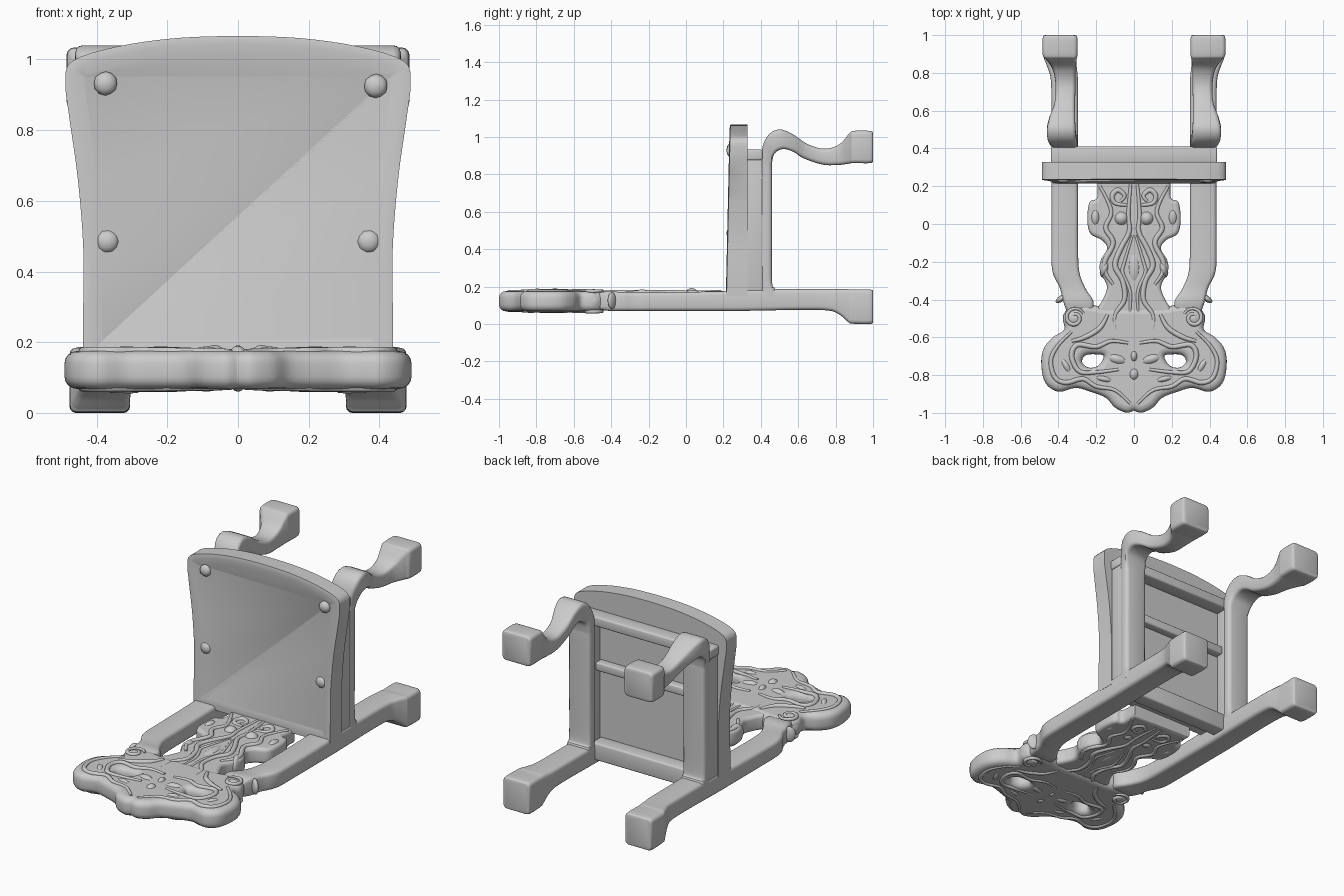
import bpy, bmesh, math
from mathutils import Vector, Matrix

if "Cube" in bpy.data.objects:
    bpy.data.objects.remove(bpy.data.objects["Cube"])


def smooth(pts, n=5, closed=False):
    """Catmull-Rom interpolation of points of any dimension."""
    m, out = len(pts), []
    for i in range(m if closed else m - 1):
        if closed:
            p = [pts[(i + k) % m] for k in (-1, 0, 1, 2)]
        else:
            p = [pts[min(max(i + k, 0), m - 1)] for k in (-1, 0, 1, 2)]
        for s in range(n):
            t = s / n
            out.append(tuple(0.5 * (2 * b + (c - a) * t + (2 * a - 5 * b + 4 * c - d) * t * t
                                    + (3 * b - a - 3 * c + d) * t ** 3) for a, b, c, d in zip(*p)))
    return out if closed else out + [tuple(pts[-1])]


def finish(ob, angle=40):
    bpy.ops.object.select_all(action='DESELECT')
    ob.select_set(True)
    bpy.context.view_layer.objects.active = ob
    bpy.ops.object.convert(target='MESH')
    bpy.ops.object.shade_smooth_by_angle(angle=math.radians(angle))


def mesh_object(name, bm, bevel=0.0):
    bmesh.ops.recalc_face_normals(bm, faces=bm.faces[:])
    me = bpy.data.meshes.new(name)
    bm.to_mesh(me)
    bm.free()
    ob = bpy.data.objects.new(name, me)
    bpy.context.collection.objects.link(ob)
    if bevel:
        mod = ob.modifiers.new("bevel", 'BEVEL')
        mod.width, mod.segments = bevel, 3
    finish(ob)
    return ob


def box(name, x0, x1, y0, y1, z0, z1, bevel=0.01):
    bm = bmesh.new()
    size = Matrix.Diagonal((x1 - x0, y1 - y0, z1 - z0, 1))
    mid = Matrix.Translation(((x0 + x1) / 2, (y0 + y1) / 2, (z0 + z1) / 2))
    bmesh.ops.create_cube(bm, size=1, matrix=mid @ size)
    mesh_object(name, bm, bevel)


def limb(name, stations, r=0.02):
    """Rounded-rectangle loft, both sides. Station: yA, zA, yB, zB, x0, x1."""
    for side, sx in (("right", 1), ("left", -1)):
        bm, rings = bmesh.new(), []
        for ya, za, yb, zb, x0, x1 in smooth(stations):
            a, b = Vector((ya, za)), Vector((yb, zb))
            h, w = (b - a).length, x1 - x0
            ring = []
            for k, (cx, cv) in enumerate(((w - r, h - r), (r, h - r), (r, r), (w - r, r))):
                for j in range(4):
                    t = math.pi / 2 * (k + j / 3)
                    q = a + (b - a) * ((cv + r * math.sin(t)) / h)
                    ring.append(bm.verts.new((sx * (x0 + cx + r * math.cos(t)), q.x, q.y)))
            rings.append(ring)
        for p, q in zip(rings, rings[1:]):
            for i in range(16):
                bm.faces.new((p[i], p[(i + 1) % 16], q[(i + 1) % 16], q[i]))
        bm.faces.new(rings[0])
        bm.faces.new(rings[-1])
        mesh_object(side + "_" + name, bm)


def curve_object(name, splines, dims, cyclic, depth, z=0.0, extrude=0.0, offset=0.0):
    cu = bpy.data.curves.new(name, 'CURVE')
    cu.dimensions = dims
    cu.fill_mode = 'BOTH' if dims == '2D' else 'FULL'
    cu.bevel_depth, cu.bevel_resolution = depth, 3
    cu.extrude, cu.offset = extrude, offset
    cu.use_fill_caps = dims == '3D'
    for pts in splines:
        sp = cu.splines.new('POLY')
        sp.points.add(len(pts) - 1)
        for i, (point, co) in enumerate(zip(sp.points, pts)):
            point.co = (co[0], co[1], 0, 1)
            if dims == '3D':
                point.radius = 0.55 + 0.45 * math.sin(math.pi * i / (len(pts) - 1))
        sp.use_cyclic_u = cyclic
    ob = bpy.data.objects.new(name, cu)
    ob.location.z = z
    bpy.context.collection.objects.link(ob)
    finish(ob, 50)


def flip(pts):
    return [(-p[0], p[1]) for p in reversed(pts)]


def plate(name, half, z0, z1, bevel, hole=None):
    right = smooth(half)
    outline = right + [p for p in flip(right) if abs(p[0]) > 1e-4]
    splines = [outline]
    if hole:
        h = smooth(hole, 5, True)
        splines += [h, flip(h)]
    curve_object(name, splines, '2D', True, bevel, (z0 + z1) / 2, (z1 - z0) / 2 - bevel, -bevel)


def carving(name, pts, r, levels):
    """Raised tapering scroll line, mirrored left/right and on both faces."""
    line = smooth(pts)
    for z in levels:
        curve_object(name, [line, flip(line)], '3D', False, r, z)


def blob(name, x, y, sx, sy, z0, z1, rot=0):
    for s in ((1, -1) if x else (1,)):
        bm = bmesh.new()
        m = (Matrix.Translation((s * x, y, (z0 + z1) / 2)) @ Matrix.Rotation(s * math.radians(rot), 4, 'Z')
             @ Matrix.Diagonal((sx, sy, (z1 - z0) / 2, 1)))
        bmesh.ops.create_uvsphere(bm, u_segments=20, v_segments=12, radius=1, matrix=m)
        mesh_object(name, bm)


# Seat: flared outline, thickness along y, slightly dished face
half = [(.438, .15), (.438, .3), (.438, .47), (.453, .66), (.478, .84), (.488, .93),
        (.47, .995), (.34, 1.037), (.17, 1.061), (0, 1.067)]
right = smooth(half, 4)
outline = right + [p for p in flip(right) if abs(p[0]) > 1e-4]
bm = bmesh.new()
back = bm.faces.new([bm.verts.new((x, .328, z)) for x, z in outline])
ext = bmesh.ops.extrude_face_region(bm, geom=[back], use_keep_orig=True)["geom"]
front = next(g for g in ext if isinstance(g, bmesh.types.BMFace))
for v in front.verts:
    v.co.y = .217 + .022 * (v.co.z - .15)
bmesh.ops.recalc_face_normals(bm, faces=bm.faces[:])
for width, push in ((.024, -.004), (.03, .01)):
    bmesh.ops.inset_region(bm, faces=[front], thickness=width, use_even_offset=True)
    for v in front.verts:
        v.co.y += push
mesh_object("seat", bm, .018)

# Four faceted studs on the seat
for x, z in ((-.375, .932), (.39, .925), (-.37, .485), (.37, .485)):
    bm = bmesh.new()
    bmesh.ops.create_icosphere(bm, subdivisions=2, radius=1, matrix=Matrix.Translation((x, .238, z))
                               @ Matrix.Diagonal((.034, .022, .034, 1)))
    mesh_object("seat_stud", bm)

# Under-seat frame
box("front_apron", -.44, .44, .322, .41, .875, .932)
box("middle_brace", -.32, .32, .322, .375, .60, .65)
box("rear_apron", -.32, .32, .322, .41, .10, .20)
for s in (1, -1):
    x0, x1 = sorted((s * .32, s * .432))
    box("side_rail", x0, x1, .322, .43, .15, .92)

# Front legs with an S-curved lower half
limb("front_leg", [
    (.40, .14, .49, .14, .297, .437), (.40, .19, .475, .19, .297, .437), (.40, .23, .46, .23, .297, .437),
    (.40, .50, .46, .50, .297, .437), (.40, .80, .46, .80, .297, .437), (.405, .93, .46, .86, .298, .442),
    (.44, 1.01, .475, .913, .305, .457), (.50, 1.04, .52, .935, .31, .46), (.57, 1.015, .575, .92, .312, .445),
    (.65, .962, .63, .885, .312, .42), (.74, .937, .73, .852, .31, .415), (.82, .96, .815, .85, .31, .43),
    (.87, 1.015, .87, .857, .304, .465), (.895, 1.032, .895, .86, .30, .483), (.985, 1.032, .985, .86, .30, .483),
    (1, 1.02, 1, .872, .312, .471)])

# Back posts running straight into the back legs
limb("back_leg", [
    (-.48, .08, -.48, .165, .22, .35), (-.41, .07, -.41, .175, .215, .375), (-.34, .07, -.34, .17, .257, .392),
    (-.25, .07, -.25, .17, .29, .432), (-.1, .07, -.1, .17, .296, .437), (.2, .07, .2, .175, .296, .437),
    (.3, .07, .3, .185, .296, .437), (.6, .075, .6, .186, .296, .437), (.76, .072, .76, .186, .297, .44),
    (.82, .05, .82, .186, .302, .455), (.865, .012, .865, .186, .306, .472), (.885, .002, .885, .184, .306, .476),
    (.985, 0, .985, .184, .306, .476), (1, .012, 1, .172, .318, .464)])

# Carved splat and crest
plate("back_splat", [
    (.195, .24), (.195, .14), (.235, .115), (.247, .03), (.232, -.05), (.17, -.085), (.142, -.13),
    (.175, -.19), (.18, -.25), (.143, -.33), (.165, -.4), (.2, -.47), (.18, -.6)], .08, .17, .02)
plate("crest_rail", [
    (0, -.44), (.15, -.44), (.25, -.425), (.34, -.44), (.375, -.5), (.37, -.56), (.43, -.6), (.478, -.66),
    (.491, -.74), (.47, -.84), (.4, -.888), (.31, -.868), (.23, -.888), (.15, -.92), (.1, -.972),
    (.04, -.999), (0, -.988)], .068, .175, .035,
    [(.16, -.70), (.2, -.69), (.255, -.695), (.275, -.73), (.24, -.76), (.19, -.75)])

# Scrolls where posts meet the crest
blob("corner_scroll", .315, -.5, .062, .06, .055, .185)
spiral = [(.315 + (.012 + .0028 * i) * math.cos(i * .6), -.497 + (.012 + .0028 * i) * math.sin(i * .6))
          for i in range(16)]
carving("scroll_spiral", spiral, .011, (.176, .066))
blob("post_leaf_tip", .385, -.395, .035, .016, .08, .17, -35)

# Relief on the splat
SPLAT, CREST = (.168, .084), (.174, .072)
carving("splat_stem", [(.018, .21), (.03, .05), (.025, -.04), (.07, -.13), (.1, -.22), (.06, -.3),
                       (.05, -.4), (.1, -.48), (.1, -.56)], .015, SPLAT)
carving("splat_top_loop", [(.04, .1), (.1, .11), (.115, .15), (.085, .18), (.05, .15), (.07, .12)], .014, SPLAT)
carving("splat_edge", [(.18, .2), (.12, .07), (.15, -.02), (.11, -.1), (.155, -.2), (.15, -.26), (.11, -.32)],
        .014, SPLAT)
carving("splat_shield", [(.008, -.06), (.05, -.2), (.06, -.26), (.02, -.36), (.025, -.5)], .01, SPLAT)
blob("splat_rosette", .067, .03, .045, .045, .07, .192)
blob("splat_ear", .205, .035, .032, .06, .075, .182)
blob("splat_leaf", .155, -.235, .024, .05, .075, .185, 15)
blob("splat_shield_boss", 0, -.23, .045, .12, .075, .18)

# Relief on the crest: flower, leaves and border
blob("flower_centre", 0, -.70, .025, .04, .06, .192)
blob("flower_bud", 0, -.795, .035, .045, .06, .19)
blob("flower_petal", .09, -.715, .075, .038, .06, .188, 15)
blob("crest_leaf", .16, -.82, .07, .025, .06, .186, 12)
blob("crest_outer_leaf", .36, -.75, .07, .028, .06, .184, 60)
carving("crest_border", [(.33, -.57), (.4, -.64), (.44, -.72), (.42, -.81), (.36, -.84), (.27, -.82),
                         (.2, -.86), (.1, -.88), (.02, -.95)], .013, CREST)
carving("crest_inner_scroll", [(.03, -.63), (.12, -.62), (.2, -.65), (.3, -.64), (.33, -.7), (.29, -.78),
                               (.2, -.785), (.08, -.77)], .014, CREST)
carving("crest_upper_scroll", [(.14, -.48), (.18, -.55), (.26, -.6), (.33, -.62)], .014, CREST)
